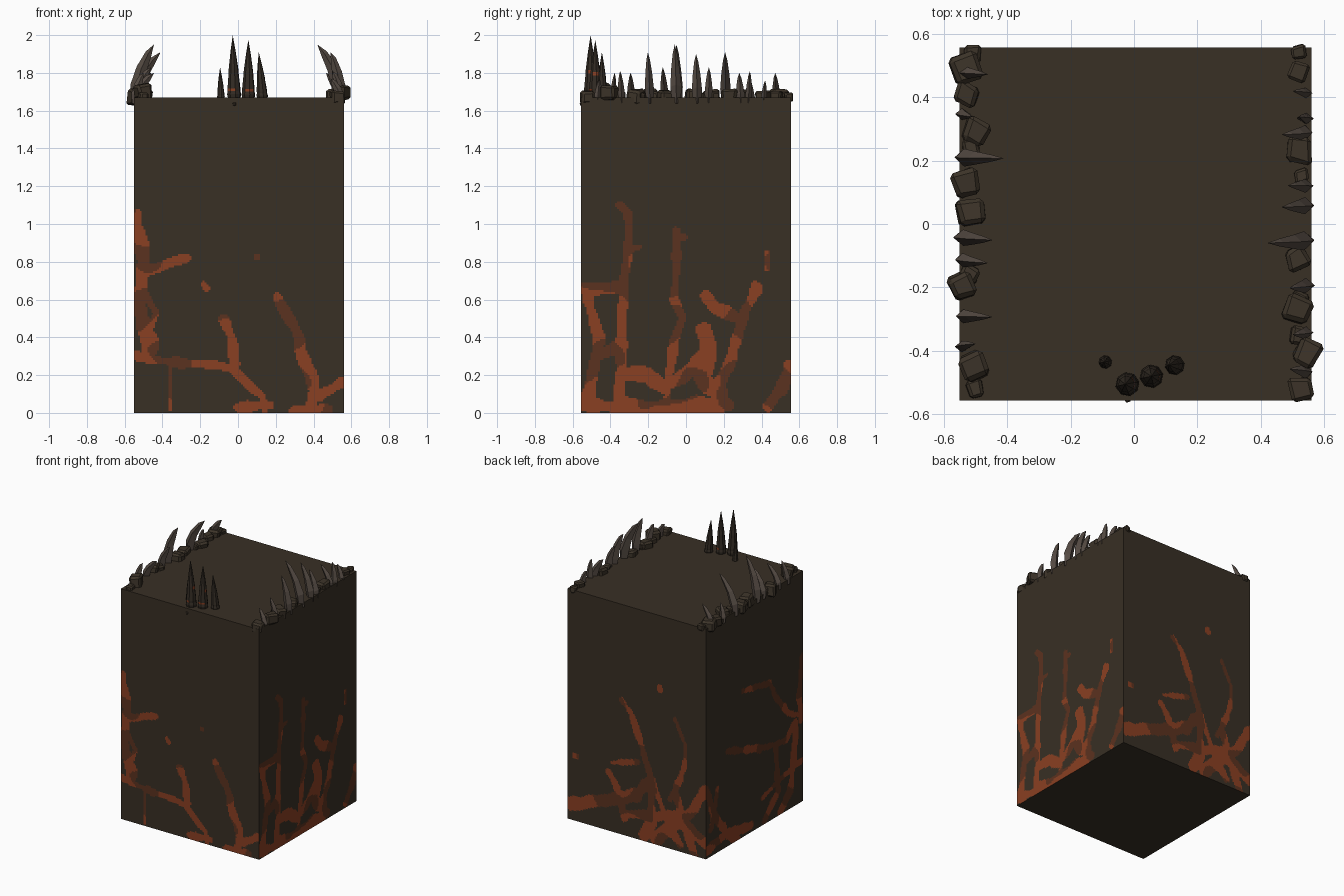
import bpy, bmesh, math, random
from mathutils import Vector, noise

random.seed(4)


def mat(name, r, g, b):
    m = bpy.data.materials.new(name)
    m.diffuse_color = (r, g, b, 1)
    return m


ROCK = mat("dark brown rock", 0.040, 0.029, 0.018)
LAVA = mat("glowing crack", 0.255, 0.050, 0.016)
EMBER = mat("dim crack", 0.105, 0.032, 0.014)
BOULDER = mat("edge boulder", 0.046, 0.034, 0.022)
BLADE = mat("grey brown blade", 0.088, 0.068, 0.055)
CONE = mat("dark horn", 0.032, 0.024, 0.017)


def finish(bm, name, mats):
    bmesh.ops.recalc_face_normals(bm, faces=bm.faces[:])
    me = bpy.data.meshes.new(name)
    bm.to_mesh(me)
    bm.free()
    for m in mats:
        me.materials.append(m)
    ob = bpy.data.objects.new(name, me)
    bpy.context.collection.objects.link(ob)
    return ob


# Crack paths on each side: (half width, points of (position along side, height))
front = [
    (.034, [(-.55, 1.05), (-.51, .88), (-.50, .75), (-.53, .6), (-.5, .45), (-.46, .33)]),
    (.024, [(-.5, .74), (-.38, .79), (-.27, .82)]),
    (.018, [(-.5, .64), (-.43, .53), (-.46, .46)]),
    (.020, [(-.55, .3), (-.35, .27), (-.1, .25), (-.04, .24), (.05, .16), (.13, .09), (.14, 0)]),
    (.026, [(-.08, .5), (-.03, .4), (-.02, .26)]),
    (.027, [(.21, .61), (.3, .45), (.36, .25), (.41, .12), (.37, 0)]),
    (.028, [(.41, .09), (.55, .16)]),
    (.026, [(.3, .01), (.46, .01)]),
    (.022, [(0, .03), (.16, .04)]),
    (.009, [(-.36, .28), (-.36, .02)]),
    (.022, [(-.18, .68), (-.16, .66)]), (.012, [(.1, .82), (.1, .83)])]
right = [
    (.023, [(-.35, 1.1), (-.31, 1.06), (-.31, .85), (-.33, .6), (-.34, .4), (-.34, .2), (-.38, 0)]),
    (.012, [(-.31, .87), (-.24, .88)]),
    (.028, [(-.55, .66), (-.34, .66)]),
    (.028, [(-.52, .6), (-.46, .4), (-.48, .25), (-.53, .05)]),
    (.028, [(-.46, .3), (-.34, .36)]), (.03, [(-.55, .04), (-.36, .03)]),
    (.033, [(-.34, .2), (-.2, .2), (-.12, .13), (0, .2), (.1, .3)]),
    (.020, [(-.05, .97), (-.05, .75), (-.06, .6), (-.02, .5), (-.06, .38), (-.09, .2), (-.1, .05)]),
    (.015, [(-.05, .93), (-.01, .93)]),
    (.028, [(.37, .66), (.3, .5), (.25, .33), (.18, .15), (.15, 0)]),
    (.026, [(.1, .62), (.15, .56), (.28, .5)]),
    (.038, [(.1, .45), (.13, .3), (.08, .18), (.18, .1)]),
    (.035, [(-.38, .03), (.22, .04)]), (.012, [(.43, .85), (.43, .76)]),
    (.026, [(.55, .24), (.51, .14), (.44, .03)])]
back = [
    (.024, [(.12, .97), (.05, .9), (-.02, .72), (-.1, .49), (-.22, .23), (-.34, .05)]),
    (.02, [(-.18, 1.13), (-.18, 1.15)]), (.02, [(.5, .47), (.49, .47)]),
    (.019, [(-.3, .95), (-.38, .79), (-.38, .64), (-.34, .52), (-.26, .35)]),
    (.04, [(.55, .11), (.3, .2), (.02, .31), (-.1, .43)]),
    (.024, [(.23, .43), (.15, .3), (.1, .12)]),
    (.02, [(.2, .5), (0, .56)]), (.035, [(.1, .15), (-.1, .2), (-.3, .25)]),
    (.036, [(-.1, .42), (-.12, .2), (-.05, .04)]),
    (.034, [(-.55, .5), (-.42, .3), (-.26, .16), (-.15, .03)]),
    (.034, [(-.22, .23), (-.4, .2), (-.55, .1)]),
    (.03, [(-.3, .4), (-.42, .12), (-.46, 0)])]
left = [
    (.022, [(.14, 1.06), (-.18, 1.0), (-.24, .88), (-.39, .7), (-.55, .62)]),
    (.025, [(.31, .69), (-.06, .57), (-.35, .51), (-.47, .61)]),
    (.026, [(-.24, .52), (-.27, .18), (-.12, .02)]),
    (.027, [(.55, .5), (.47, .3), (.3, .07), (.2, 0)]),
    (.024, [(.42, .47), (.5, .2)]), (.028, [(.55, .06), (.3, .1), (.05, .05)]),
    (.03, [(-.47, .6), (-.47, .47), (-.41, .13), (-.3, .02)]),
    (.03, [(-.55, 1.05), (-.51, .8), (-.53, .6)]),
    (.02, [(-.55, .3), (-.27, .25), (-.1, .2)])]


def crack(u, z, paths, seed):
    """0 rock, 1 bright crack, 2 dim crack"""
    wob = 1.05 + .65 * noise.noise((u * 11, z * 11, seed))
    for w, pts in paths:
        lim = w * wob * (1.15 - .25 * z)
        for (ax, az), (bx, bz) in zip(pts, pts[1:]):
            dx, dz = bx - ax, bz - az
            t = max(0, min(1, ((u - ax) * dx + (z - az) * dz) / (dx * dx + dz * dz)))
            if math.hypot(u - ax - t * dx, z - az - t * dz) < lim:
                return 2 if noise.noise((u * 5, z * 5, seed + 7)) + .25 * z > .2 else 1
    return 0


# Block: fine rows up to 1.2 so that cracks can be coloured face by face
X0, X1, Y0, Y1, TOP, N = -.55, .56, -.557, .557, 1.67, 110
corners = [Vector((X0, Y0)), Vector((X1, Y0)), Vector((X1, Y1)), Vector((X0, Y1))]
ring = [corners[s].lerp(corners[(s + 1) % 4], i / N) for s in range(4) for i in range(N)]
levels = [i * .01 for i in range(121)] + [TOP]
bm = bmesh.new()
rows = [[bm.verts.new((p.x, p.y, z)) for p in ring] for z in levels]
sides = [front, right, back, left]
for j in range(len(levels) - 1):
    for i in range(4 * N):
        k = (i + 1) % (4 * N)
        f = bm.faces.new((rows[j][i], rows[j][k], rows[j + 1][k], rows[j + 1][i]))
        if levels[j + 1] < TOP:
            c = (ring[i] + ring[k]) / 2
            s = i // N
            f.material_index = crack(c.x if s % 2 == 0 else c.y, levels[j] + .005, sides[s], s * 3.7)
bm.faces.new(rows[0][::-1])
bm.faces.new(rows[-1])
finish(bm, "stone_block", [ROCK, LAVA, EMBER])


# Curved blades: diamond section swept up, bulging outward, tip curling inward
def blade(side, y, tip_x, tip_z, w):
    bm = bmesh.new()
    prev = None
    lean = random.uniform(-.015, .015)
    for t, thick in ((0, .7), (.3, 1), (.6, .75), (.85, .4)):
        x = .545 - (.545 - tip_x) * t ** 2.2
        z = 1.63 + (tip_z - 1.63) * t
        h, d, yy = w * thick, .036 * thick * (tip_z - 1.4) / .5, y + lean * t
        cur = [bm.verts.new((side * (x + a), yy + b, z + c)) for a, b, c in
               ((d * .8, 0, .012), (0, h, 0), (-d, 0, -.012), (0, -h, 0))]
        if prev:
            for i in range(4):
                bm.faces.new((prev[i], prev[i - 3], cur[i - 3], cur[i]))
        else:
            bm.faces.new(cur)
        prev = cur
    tip = bm.verts.new((side * tip_x, y + lean, tip_z))
    for i in range(4):
        bm.faces.new((prev[i], prev[i - 3], tip))
    finish(bm, "blade", [BLADE])


for y, tx, tz, w in ((.48, .46, 1.80, .022), (.35, .51, 1.77, .018), (.21, .41, 1.91, .028),
                     (-.04, .445, 1.95, .026), (-.11, .46, 1.83, .022), (-.29, .445, 1.80, .022),
                     (-.39, .5, 1.80, .018)):
    blade(-1, y, tx, tz, w)
for y, tx, tz, w in ((.41, .5, 1.76, .016), (.33, .52, 1.81, .018), (.29, .465, 1.80, .024),
                     (.12, .485, 1.83, .022), (.06, .465, 1.90, .027), (-.05, .42, 1.95, .03),
                     (-.19, .49, 1.91, .024), (-.34, .5, 1.81, .02), (-.47, .49, 1.77, .022)):
    blade(1, y, tx, tz, w)


# Boulders: jittered, bevelled cubes along both top edges
def boulder(x, y, r, z=1.672):
    bm = bmesh.new()
    bmesh.ops.create_cube(bm, size=2)
    turn = random.uniform(-.5, .5)
    for v in bm.verts:
        p = Vector([c * random.uniform(.65, 1.05) for c in v.co])
        v.co = (x + r * (p.x * math.cos(turn) - p.y * math.sin(turn)),
                y + r * (p.x * math.sin(turn) + p.y * math.cos(turn)), z + r * p.z)
    bmesh.ops.bevel(bm, geom=bm.edges[:], offset=r * .28, segments=1, affect='EDGES')
    finish(bm, "boulder", [BOULDER])


for x, y, r in ((-.53, .49, .048), (-.51, .535, .032), (-.53, .41, .04), (-.5, .29, .048),
                (-.53, .13, .048), (-.515, .035, .046), (-.545, -.195, .045), (-.5, -.52, .03),
                (-.52, -.16, .035), (-.515, .24, .03),
                (.52, .54, .026), (.52, .48, .032), (.52, .23, .046), (.53, .15, .026),
                (.515, -.11, .042), (.515, -.27, .046), (.525, -.52, .04), (.52, -.24, .03),
                (.52, -.35, .032)):
    boulder(x, y, r)
boulder(-.5, -.45, .048, 1.70)
boulder(.545, -.405, .045, 1.69)


# Horns: eight-sided tapered cones with a knuckled base and ember cracks
def horn(x, y, r, top, tilt, hot):
    bm = bmesh.new()
    prof = ((0, .85), (.08, 1), (.13, .9), (.17, .92), (.4, .72), (.46, .7), (.75, .36))
    prev = None
    for lv, (t, s) in enumerate(prof):
        cur = [bm.verts.new((x + tilt * t + r * s * math.cos(a * math.pi / 4 + .2),
                             y + r * s * math.sin(a * math.pi / 4 + .2),
                             1.66 + (top - 1.66) * t)) for a in range(8)]
        if prev:
            for i in range(8):
                f = bm.faces.new((prev[i], prev[i - 7], cur[i - 7], cur[i]))
                f.material_index = int((lv == 3 and i in hot) or (lv == 5 and i in (0, 7) and bool(hot)))
        prev = cur
    tip = bm.verts.new((x + tilt, y, top))
    for i in range(8):
        bm.faces.new((prev[i], prev[i - 7], tip))
    finish(bm, "horn", [CONE, LAVA])


horn(-.09, -.435, .021, 1.83, -.005, ())
horn(-.02, -.505, .038, 2.0, -.008, (4, 5, 0))
horn(.055, -.48, .037, 1.975, .0, (5, 6, 1))
horn(.13, -.445, .031, 1.91, -.02, ())
# Small stud on the front edge below the horns
boulder(-.02, -.552, .011, 1.635)
